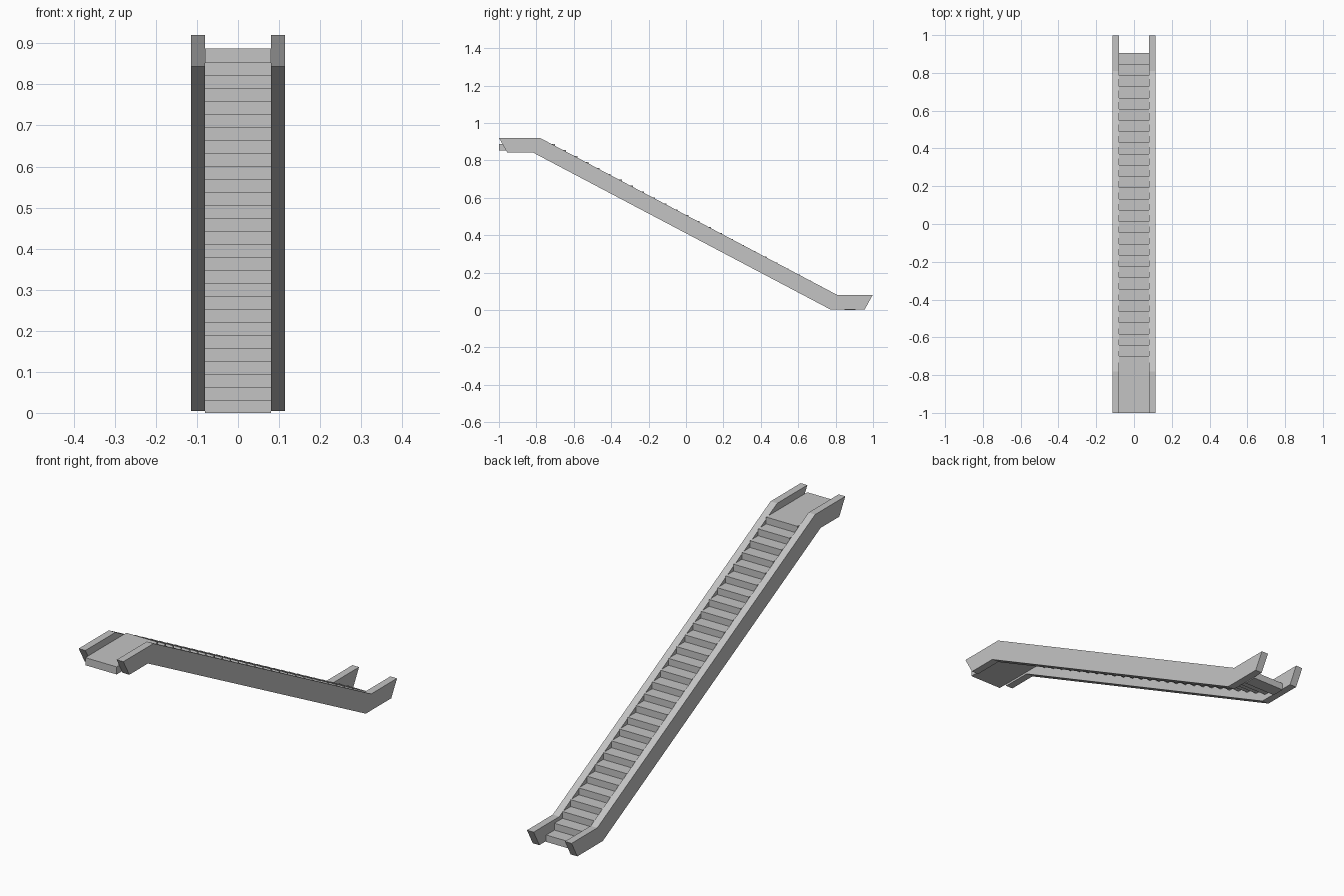
import bpy
import bmesh

cube = bpy.data.objects.get("Cube")
if cube:
    bpy.data.objects.remove(cube, do_unlink=True)

grey = bpy.data.materials.new("plain_grey")
grey.use_nodes = True
COLOUR = (0.55, 0.55, 0.55, 1.0)
grey.diffuse_color = COLOUR
grey.node_tree.nodes["Principled BSDF"].inputs["Base Color"].default_value = COLOUR


def extrude_profile(name, profile, x0, x1):
    """Extrude a closed (y, z) outline from x0 to x1."""
    bm = bmesh.new()
    face = bm.faces.new([bm.verts.new((x0, y, z)) for y, z in profile])
    result = bmesh.ops.extrude_face_region(bm, geom=[face])
    moved = [v for v in result["geom"] if isinstance(v, bmesh.types.BMVert)]
    bmesh.ops.translate(bm, verts=moved, vec=(x1 - x0, 0, 0))
    bmesh.ops.recalc_face_normals(bm, faces=bm.faces)
    mesh = bpy.data.meshes.new(name)
    bm.to_mesh(mesh)
    bm.free()
    mesh.materials.append(grey)
    obj = bpy.data.objects.new(name, mesh)
    bpy.context.collection.objects.link(obj)
    return obj


def slab(name, y0, y1, top, thickness):
    low = max(top - thickness, 0)
    outline = [(y0, low), (y1, low), (y1, top), (y0, top)]
    return extrude_profile(name, outline, -INNER, INNER)


INNER, OUTER = 0.08, 0.114
STEPS = 27
BOTTOM_Y, TOP_Y, LANDING_Z = 0.906, -0.70, 0.887
THICKNESS = 0.035

# Side walls with level ends and slanted end caps
wall = [(-1.0, 0.92), (-0.78, 0.92), (0.81, 0.08), (0.998, 0.08),
        (0.956, 0.004), (0.77, 0.004), (-0.82, 0.843), (-0.956, 0.843)]
for side, name in ((1, "left_wall"), (-1, "right_wall")):
    extrude_profile(name, wall, side * INNER, side * OUTER)

# Flight of steps climbing towards the front
run = (BOTTOM_Y - TOP_Y) / STEPS
rise = LANDING_Z / (STEPS + 1)
for i in range(STEPS):
    y = BOTTOM_Y - i * run
    slab(f"step_{i + 1}", y - run, y, (i + 1) * rise, THICKNESS)

# Upper landing
slab("landing", -1.0, TOP_Y, LANDING_Z, THICKNESS)
